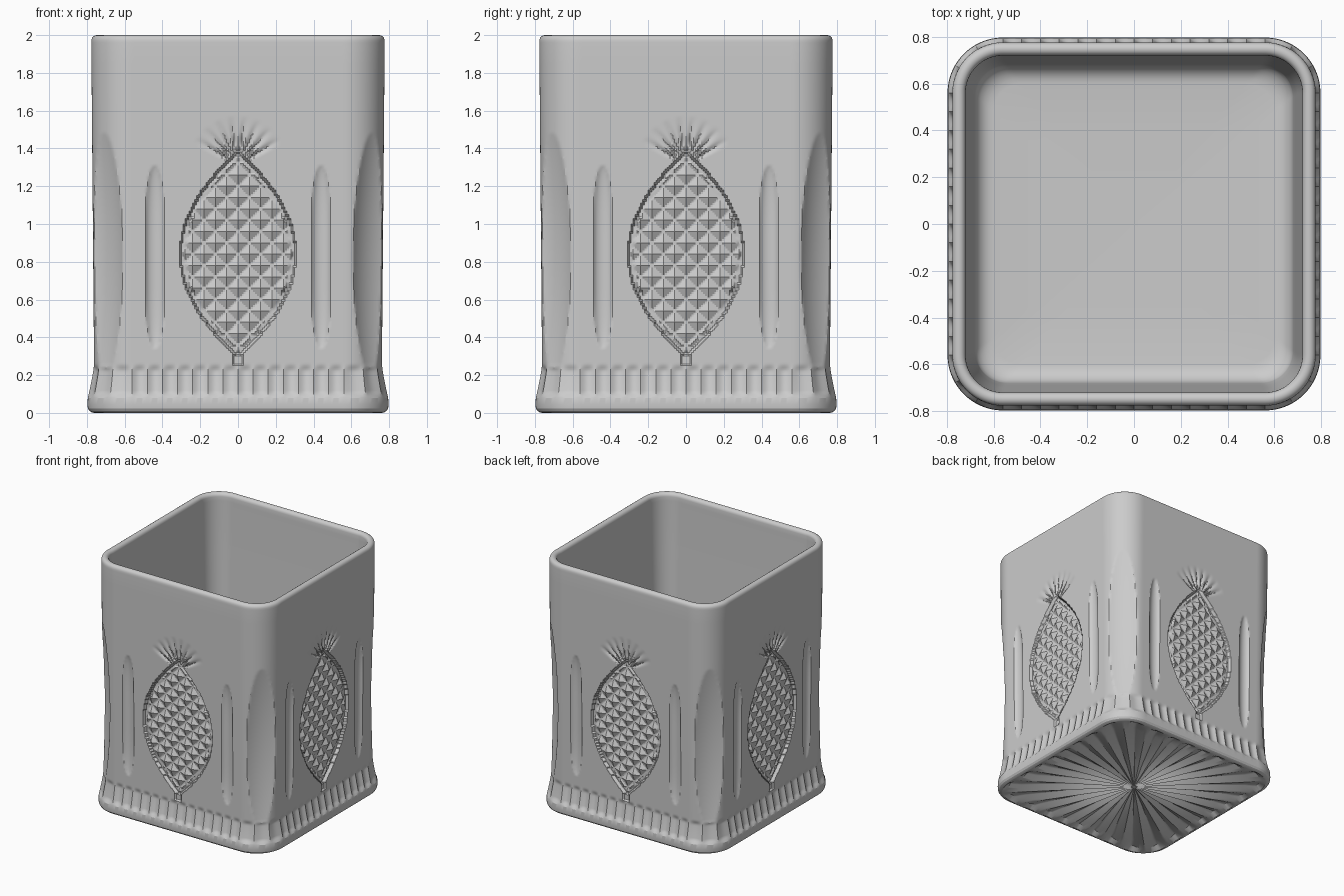
import bpy, bmesh
from math import sin, cos, pi, atan2, hypot, sqrt, radians

if "Cube" in bpy.data.objects:
    bpy.data.objects.remove(bpy.data.objects["Cube"])

FLAT, ARC, STEP = 112, 24, 0.01      # samples per flat side / corner, spacing
SIDE = FLAT + ARC


def half_width(z):
    """Body half width: slight taper with a flared foot."""
    if z < 0.26:
        return 0.762 + 0.033 * ((0.26 - z) / 0.18) ** 1.3
    return 0.762 + 0.015 * (z - 0.26) / 1.74


def ring(hw):
    """Rounded-square outline: (x, y, nx, ny, side position, sample index)."""
    f = min(0.56, 0.8 * hw)
    r = hw - f
    pts = []
    for k in range(4):
        c, s = (1, 0, -1, 0)[k], (0, 1, 0, -1)[k]
        for i in range(SIDE):
            if i < FLAT:
                p = f * (2 * i / FLAT - 1)
                x, y, nx, ny = p, -hw, 0, -1
            else:
                a = -pi / 2 + (i - FLAT) / ARC * pi / 2
                nx, ny = cos(a), sin(a)
                x, y, p = f + r * nx, -f + r * ny, 9
            pts.append((x * c - y * s, x * s + y * c,
                        nx * c - ny * s, nx * s + ny * c, p, i))
    return pts


def tri(t):
    """Triangle wave, 0 at integers, 1 halfway."""
    return 1 - abs(2 * (t % 1) - 1)


def lens_cut(x, z):
    """Pointed oval of crossed V cuts with a grooved border."""
    v = (z - 0.84) / 0.54
    if abs(v) >= 1:
        return 0
    slope = 0.6 * v / 0.54
    d = (0.305 * (1 - v * v) - abs(x)) / sqrt(1 + slope * slope)
    if d < 0:
        return 0
    if d < 0.022:
        return 0.022
    return 0.024 * (1 - min(tri((x + z) / 0.12), tri((x - z) / 0.12)))


def olive_cut(x, z):
    """Slim upright thumb cuts beside the oval."""
    q = 1 - ((abs(x) - 0.44) / 0.05) ** 2 - abs((z - 0.825) / 0.485) ** 4
    return 0.024 * max(0, q) ** 0.7


def fan_cut(x, z):
    """Fan of tapering rays above the oval, and small end notches."""
    if abs(x) < 0.027 and (abs(z - 1.37) < 0.026 or abs(z - 0.28) < 0.026):
        return 0.012
    dx, dz = x, z - 1.31
    r, a = hypot(dx, dz), atan2(dx, dz)
    if not 0.07 < r < 0.26 or abs(a) > radians(66):
        return 0
    return 0.018 * tri(a / radians(16.5)) ** 2 * min(1, (0.26 - r) / 0.13)


def flute_cut(i, z):
    """Scalloped flutes around the foot."""
    w = max(0, min(1, (z - 0.08) / 0.03, (0.255 - z) / 0.03))
    return 0.015 * w * abs(sin(pi * (i - FLAT // 2) / 8))


def corner_cut(x, y, z):
    """Long hollow scoop on each corner."""
    v = (z - 0.84) / 0.645
    if abs(v) >= 1:
        return x, y
    sx, sy = (1 if x > 0 else -1), (1 if y > 0 else -1)
    d, t = (abs(x) + abs(y)) / sqrt(2), (abs(x) - abs(y)) / sqrt(2)
    top = (half_width(z) - 0.56) + 0.56 * sqrt(2)
    m = d - (top - 0.048 * (1 - v * v) + 1.5 * t * t)
    if m > 0 and abs(t) < 0.2:
        x, y = x - sx * m / sqrt(2), y - sy * m / sqrt(2)
    return x, y


def body_ring(z):
    out = []
    for x, y, nx, ny, p, i in ring(half_width(z)):
        d = flute_cut(i, z)
        if abs(p) < 0.56:
            d = max(d, lens_cut(p, z), olive_cut(p, z), fan_cut(p, z))
        x, y = corner_cut(x - nx * d, y - ny * d, z)
        out.append((x, y, z))
    return out


def plain_ring(hw, z):
    return [(q[0], q[1], z) for q in ring(hw)]


def star_ring(hw):
    """Underside ring with radial V cuts."""
    fade = min(1, hw / 0.25, (0.76 - hw) / 0.04)
    return [(q[0], q[1], 0.03 * fade * tri(atan2(q[1], q[0]) * 16 / pi))
            for q in ring(hw)]


rings = []
# Underside star
rings += [star_ring(h) for h in (0.02, 0.1, 0.25, 0.4, 0.55, 0.65, 0.72, 0.76)]
# Rounded foot edge
rings += [plain_ring(h, z) for h, z in ((0.772, 0.002), (0.786, 0.01),
                                        (0.795, 0.024), (0.797, 0.045))]
# Cut outer wall
rings += [body_ring(0.08 + STEP * k) for k in range(152)]
rings += [body_ring(z) for z in (1.7, 1.85, 1.96)]
# Rounded rim
for k in range(9):
    a = pi * k / 8
    rings.append(plain_ring(0.748 + 0.028 * cos(a), 1.972 + 0.028 * sin(a)))
# Inner wall, fillet and floor
rings += [plain_ring(0.72 - 0.04 * k / 4, 1.94 - 1.62 * k / 4) for k in range(5)]
for k in range(1, 7):
    a = pi / 2 * k / 6
    rings.append(plain_ring(0.60 + 0.08 * cos(a), 0.32 - 0.08 * sin(a)))
rings += [plain_ring(h, z) for h, z in ((0.4, 0.235), (0.02, 0.23))]

bm = bmesh.new()
loops = [[bm.verts.new(p) for p in r] for r in rings]
n = SIDE * 4
for a, b in zip(loops, loops[1:]):
    for i in range(n):
        j = (i + 1) % n
        bm.faces.new((a[i], a[j], b[j], b[i]))
bm.faces.new(loops[0][::-1])
bm.faces.new(loops[-1])
mesh = bpy.data.meshes.new("cut_glass_tumbler")
bm.to_mesh(mesh)
bm.free()
cup = bpy.data.objects.new("cut_glass_tumbler", mesh)
bpy.context.collection.objects.link(cup)
bpy.context.view_layer.objects.active = cup
cup.select_set(True)
bpy.ops.object.shade_smooth_by_angle(angle=radians(25))
